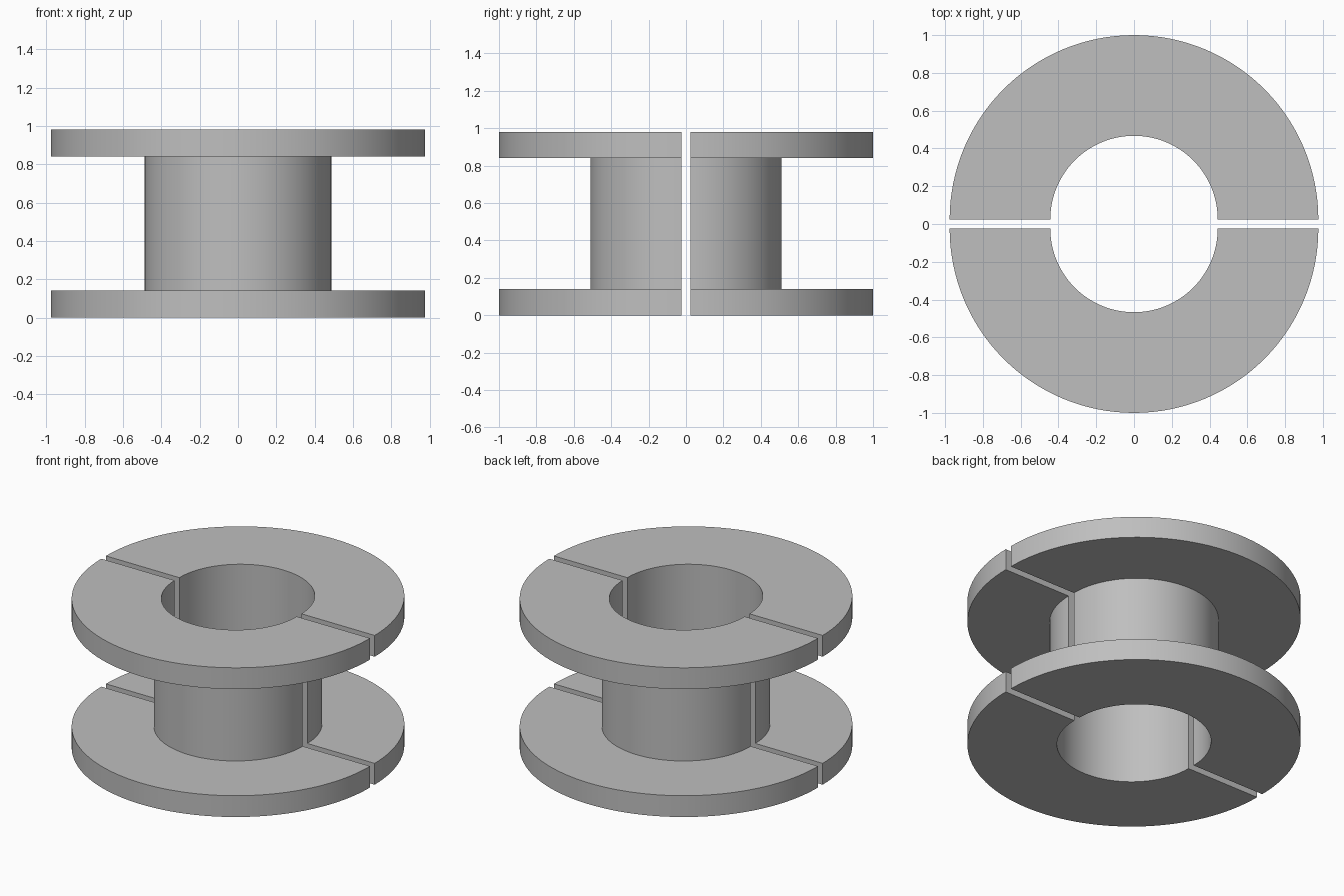
import bpy
import bmesh
import math

cube = bpy.data.objects.get("Cube")
if cube:
    bpy.data.objects.remove(cube, do_unlink=True)

# Dimensions
BORE, BARREL, FLANGE = 0.443, 0.487, 0.976
THICK, HEIGHT = 0.14, 0.98
GAP = 0.024          # half the slit between the two halves
STEPS = 64

grey = bpy.data.materials.new("plain_grey")
grey.use_nodes = True
colour = (0.52, 0.52, 0.52, 1)
grey.diffuse_color = colour
grey.node_tree.nodes["Principled BSDF"].inputs["Base Color"].default_value = colour

# Cross-section of the spool as (radius, height)
profile = [
    (BORE, 0), (FLANGE, 0), (FLANGE, THICK), (BARREL, THICK),
    (BARREL, HEIGHT - THICK), (FLANGE, HEIGHT - THICK),
    (FLANGE, HEIGHT), (BORE, HEIGHT),
]


def spool_half(name, side):
    """Half-turn of the cross-section, capped and moved off the slit."""
    bm = bmesh.new()
    verts = [bm.verts.new((side * r, 0, z)) for r, z in profile]
    edges = [bm.edges.new((v, verts[i - 1])) for i, v in enumerate(verts)]
    bmesh.ops.spin(bm, geom=verts + edges, cent=(0, 0, 0), axis=(0, 0, 1),
                   angle=math.pi, steps=STEPS)
    bmesh.ops.holes_fill(bm, edges=[e for e in bm.edges if e.is_boundary])
    bmesh.ops.recalc_face_normals(bm, faces=bm.faces)
    mesh = bpy.data.meshes.new(name)
    bm.to_mesh(mesh)
    bm.free()
    mesh.materials.append(grey)
    obj = bpy.data.objects.new(name, mesh)
    obj.location.y = side * GAP
    bpy.context.collection.objects.link(obj)
    return obj


# Back and front halves, smooth round the curve with sharp rims
halves = [spool_half("back_spool_half", 1), spool_half("front_spool_half", -1)]
bpy.ops.object.select_all(action="DESELECT")
for half in halves:
    half.select_set(True)
bpy.context.view_layer.objects.active = halves[0]
bpy.ops.object.shade_smooth_by_angle(angle=math.radians(30))
